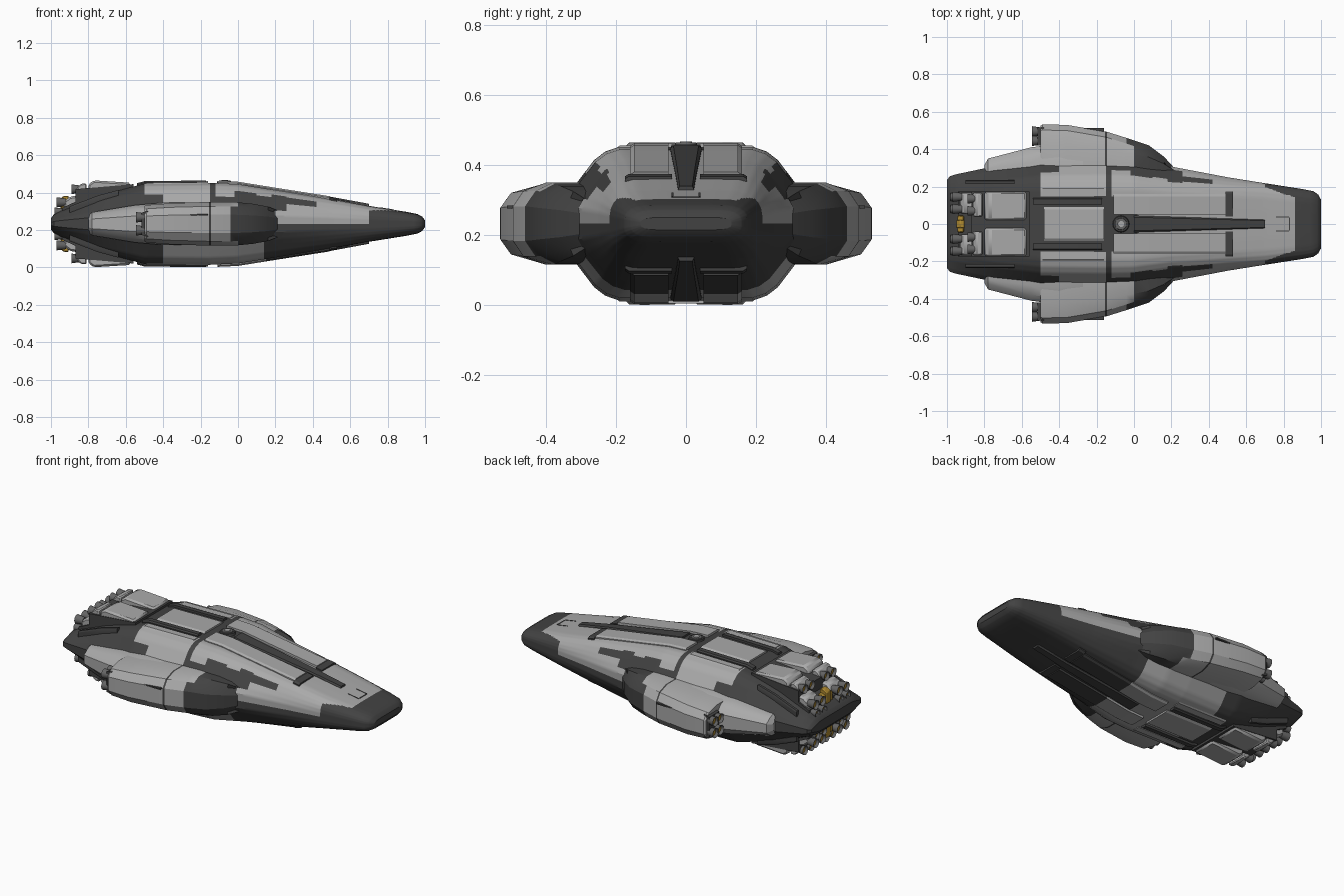
import bpy, bmesh, math
from mathutils import Vector, Matrix

MID = 0.233  # height of the horizontal symmetry plane

if "Cube" in bpy.data.objects:
    bpy.data.objects.remove(bpy.data.objects["Cube"])


def material(name, rgb, rough=0.6):
    m = bpy.data.materials.new(name)
    m.use_nodes = True
    m.diffuse_color = (*rgb, 1)
    node = m.node_tree.nodes["Principled BSDF"]
    node.inputs["Base Color"].default_value = (*rgb, 1)
    node.inputs["Roughness"].default_value = rough
    return m


LIGHT = material("light grey hull", (0.40, 0.40, 0.40))
DARK = material("charcoal hull", (0.055, 0.055, 0.055))
METAL = material("nozzle metal", (0.13, 0.13, 0.13))
GOLD = material("amber", (0.42, 0.25, 0.03))


def finish(name, bm, mats, rule=None, mirror=False, bevel=0):
    """Turn a bmesh into an object; rule picks a material slot per face centre."""
    bmesh.ops.recalc_face_normals(bm, faces=bm.faces)
    if rule:
        for f in bm.faces:
            f.material_index = int(rule(f.calc_center_median()))
    mesh = bpy.data.meshes.new(name)
    bm.to_mesh(mesh)
    bm.free()
    for m in mats:
        mesh.materials.append(m)
    ob = bpy.data.objects.new(name, mesh)
    ob.location.z = MID
    bpy.context.collection.objects.link(ob)
    bpy.ops.object.select_all(action='DESELECT')
    ob.select_set(True)
    bpy.context.view_layer.objects.active = ob
    bpy.ops.object.shade_smooth_by_angle(angle=math.radians(28))
    if bevel:
        b = ob.modifiers.new("bevel", 'BEVEL')
        b.width, b.segments = bevel, 1
    if mirror:
        ob.modifiers.new("mirror", 'MIRROR').use_axis = (False, True, False)
    return ob


def loft(name, rings, mats, **kw):
    """Skin a list of closed rings and cap both ends."""
    bm = bmesh.new()
    vs = [[bm.verts.new(p) for p in r] for r in rings]
    n = len(vs[0])
    for a, b in zip(vs, vs[1:]):
        for i in range(n):
            j = (i + 1) % n
            bm.faces.new((a[i], a[j], b[j], b[i]))
    bm.faces.new(vs[0])
    bm.faces.new(vs[-1])
    return finish(name, bm, mats, **kw)


def prism(name, profile, y0, y1, mats, **kw):
    """Side profile (x, z) extruded from y0 to y1."""
    return loft(name, [[(x, y, z) for x, z in profile] for y in (y0, y1)], mats, **kw)


def lerp(table, x):
    for a, b in zip(table, table[1:]):
        if x <= b[0]:
            t = max(0, (x - a[0]) / (b[0] - a[0]))
            return [p + (q - p) * t for p, q in zip(a[1:], b[1:])]
    return table[-1][1:]


# Main hull: x, half width, half height
HULL = [(-1, .235, .03), (-.985, .255, .05), (-.95, .266, .07), (-.75, .308, .147),
        (-.5, .345, .215), (-.15, .35, .219), (0, .345, .212), (.2, .307, .18),
        (.5, .25, .133), (.7, .218, .096), (.9, .187, .064), (.96, .175, .052),
        (.985, .157, .038), (1, .13, .018)]
BODY = [(0, 1), (.3, 1), (.55, 1), (.66, .94), (.75, .83), (.85, .62), (.93, .45), (1, .25), (1, 0)]
NOSE = [(0, 1), (.35, 1), (.65, .98), (.78, .92), (.88, .8), (.95, .62), (.985, .45), (1, .25), (1, 0)]


def hull_ring(x):
    w, h = lerp(HULL, x)
    t = min(1, max(0, (x - .2) / .5))
    pts = [Vector(a).lerp(Vector(b), t) for a, b in zip(BODY, NOSE)]
    q = [a.lerp(b, k / 4) for a, b in zip(pts, pts[1:]) for k in range(4)] + [pts[-1]]
    right = q + [Vector((p.x, -p.y)) for p in q[-2::-1]]
    full = right + [Vector((-p.x, p.y)) for p in right[-2:0:-1]]
    return [(x, p.x * w, p.y * h) for p in full]


def hull_dark(c):
    w, h = lerp(HULL, c.x)
    fy, fz, x = abs(c.y) / w, c.z / h, c.x
    if x > .87 - .18 * min(1, max(0, (fy - .72) / .2)):
        return True                                  # nose cap
    if fz < 0:
        return x > .15 or x < -.4                    # belly
    if x < -.5 or (x < -.39 and fz < .75):
        return True                                  # stern
    if -.15 < x < -.12 or (x < .02 and abs(c.y) < .14):
        return True                                  # cross band and spine bed
    return ((-.15 < x < .02 and .42 < fz < .66) or (-.02 < x < .1 and fz < .84)
            or (.08 < x < .2 and fz < .8) or (.18 < x < .26 and .4 < fz < .86)
            or (.24 < x < .42 and .62 < fz < .82))   # camouflage patch


stations = sorted({round(-1 + .02 * i, 3) for i in range(101)} | {s[0] for s in HULL})
loft("hull", [hull_ring(x) for x in stations], [LIGHT, DARK], rule=hull_dark)


# Strips that follow the upper or lower deck
def deck(name, x0, x1, y0, y1, up, mats, side=1, taper=1, rule=None, mirror=True):
    rings = []
    xs = [x0] + [s[0] for s in HULL if x0 < s[0] < x1] + [x1]
    if x0 < .15 < x1:
        xs = sorted(xs + [.15])
    for x in xs:
        z = lerp(HULL, x)[1]
        k = 1 + (taper - 1) * (x - x0) / (x1 - x0)
        e = min(.012, (y1 - y0) * .2)
        rings.append([(x, y * k, side * zz) for y, zz in
                      ((y0, z - .03), (y0, z + up), (y1 - e, z + up), (y1, z + up - .008), (y1, z - .03))])
    return loft(name, rings, mats, rule=rule, mirror=mirror)


for side, where in ((1, "upper"), (-1, "lower")):
    front = (lambda c: c.x > .15) if side < 0 else None
    deck(where + "_fore_plate", -.11, .49, .05, .16, .013, [LIGHT, DARK], side, rule=front)
    deck(where + "_plate_end", .49, .53, .04, .175, .008, [DARK], side)
    deck(where + "_spine", 0, .7, 0, .045, .011, [DARK], side, taper=.5)
    deck(where + "_mid_plate", -.48, -.16, 0, .09, .010, [LIGHT], side)
    deck(where + "_mid_rail", -.54, -.17, .105, .14, .013, [DARK], side)
    deck(where + "_aft_plate", -.49, -.16, .15, .2, .004, [LIGHT], side)
    deck(where + "_stern_rail", -.9, -.64, .215, .235, .004, [DARK], side)

# Side shoulders: x, outer y, half height
SHOULDER = [(-.8, .315, .045), (-.78, .35, .062), (-.55, .41, .1), (-.4, .43, .113), (0, .4, .113), (.1, .33, .09)]
# Outer pods
POD = [(-.5, .525, .095), (-.49, .532, .1), (-.36, .53, .11), (-.155, .495, .117), (-.145, .493, .117),
       (-.04, .46, .117), (0, .447, .115), (.08, .42, .107), (.16, .36, .092), (.215, .30, .07)]


def flank(table, inner):
    rings = []
    for x, yo, h in table:
        half = [(inner, h), (yo - (yo - inner) * .42, h), (yo - .03, h * .8), (yo, h * .42)]
        rings.append([(x, y, z) for y, z in half + [(y, -z) for y, z in half[::-1]]])
    return rings


def pod_dark(c):
    return c.x > 0 or (c.x > -.04 and abs(c.z) < .1 and c.y < .48) or abs(c.x + .15) < .004


loft("side_shoulder", flank(SHOULDER, .22), [LIGHT], mirror=True)
loft("side_pod", flank(POD, .27), [LIGHT, DARK], rule=pod_dark, mirror=True)
prism("pod_panel", [(-.43, .048), (-.16, .052), (-.16, .044), (-.43, .040)], .45, .512, [DARK], mirror=True)


# Thruster nozzle pointing aft, with a glowing core
def nozzle(name, x, y, z, r, core=GOLD):
    turn = Matrix.Translation((x, y, z)) @ Matrix.Rotation(-math.pi / 2, 4, 'Y')
    bm = bmesh.new()
    bmesh.ops.create_cone(bm, cap_ends=True, segments=16, radius1=r * .75, radius2=r, depth=.05, matrix=turn)
    cap = min(bm.faces, key=lambda f: f.calc_center_median().x)
    bmesh.ops.inset_region(bm, faces=[cap], thickness=r * .3)
    bmesh.ops.translate(bm, verts=cap.verts, vec=(.015, 0, 0))
    cap.material_index = 1
    finish(name, bm, [METAL, core], mirror=True)


for z in (-.035, .035):
    nozzle("pod_nozzle", -.52, .495, z, .028)
    nozzle("pod_nozzle", -.52, .445, z, .028)
prism("pod_nozzle_mount", [(-.515, -.06), (-.515, .06), (-.48, .07), (-.48, -.07)], .42, .515, [DARK], mirror=True)

# Stern engine blocks, above and below
for s, where in ((1, "upper"), (-1, "lower")):
    def block(name, pts, y0, y1, mat, bevel=.01, mirror=True):
        prism(where + name, [(x, s * z) for x, z in pts], y0, y1, [mat], bevel=bevel, mirror=mirror)

    block("_engine_housing", [(-.80, .13), (-.80, .212), (-.77, .232), (-.575, .220), (-.575, .15)], .022, .172, LIGHT)
    block("_engine_collar", [(-.86, .15), (-.86, .195), (-.84, .214), (-.81, .216), (-.81, .14)], .04, .165, LIGHT, .006)
    block("_engine_core", [(-.87, .08), (-.87, .185), (-.56, .212), (-.56, .1)], 0, .175, DARK, 0)
    block("_rear_block", [(-.93, .05), (-.93, .12), (-.90, .145), (-.80, .16), (-.80, .08)], .055, .165, LIGHT)
    block("_rear_bed", [(-.94, .03), (-.94, .085), (-.80, .15), (-.80, .05)], 0, .175, DARK, 0)
    block("_amber_hatch", [(-.95, .04), (-.95, .135), (-.93, .15), (-.905, .15), (-.905, .04)], -.022, .022, GOLD, .004, False)
    block("_amber_hatch_side", [(-.945, .04), (-.945, .12), (-.91, .13), (-.91, .04)], .015, .045, GOLD, .004)
    for y in (.07, .135):
        nozzle(where + "_engine_nozzle", -.865, y, s * .185, .026)
        nozzle(where + "_rear_nozzle", -.945, y + .01, s * .115, .027)
        nozzle(where + "_rear_nozzle", -.955, y + .01, s * .065, .022)

# Round turret on the cross band
for r, d, mat, part in ((.048, .02, DARK, "base"), (.036, .027, METAL, "ring"), (.02, .032, LIGHT, "cap")):
    bm = bmesh.new()
    bmesh.ops.create_cone(bm, cap_ends=True, segments=24, radius1=r, radius2=r * .85, depth=d,
                          matrix=Matrix.Translation((-.07, 0, .211 + d / 4)))
    finish("turret_" + part, bm, [mat])

# Thin outline marking on the nose
deck("nose_mark_side", .76, .83, .036, .042, .002, [DARK])
deck("nose_mark_front", .828, .834, 0, .042, .002, [DARK])
